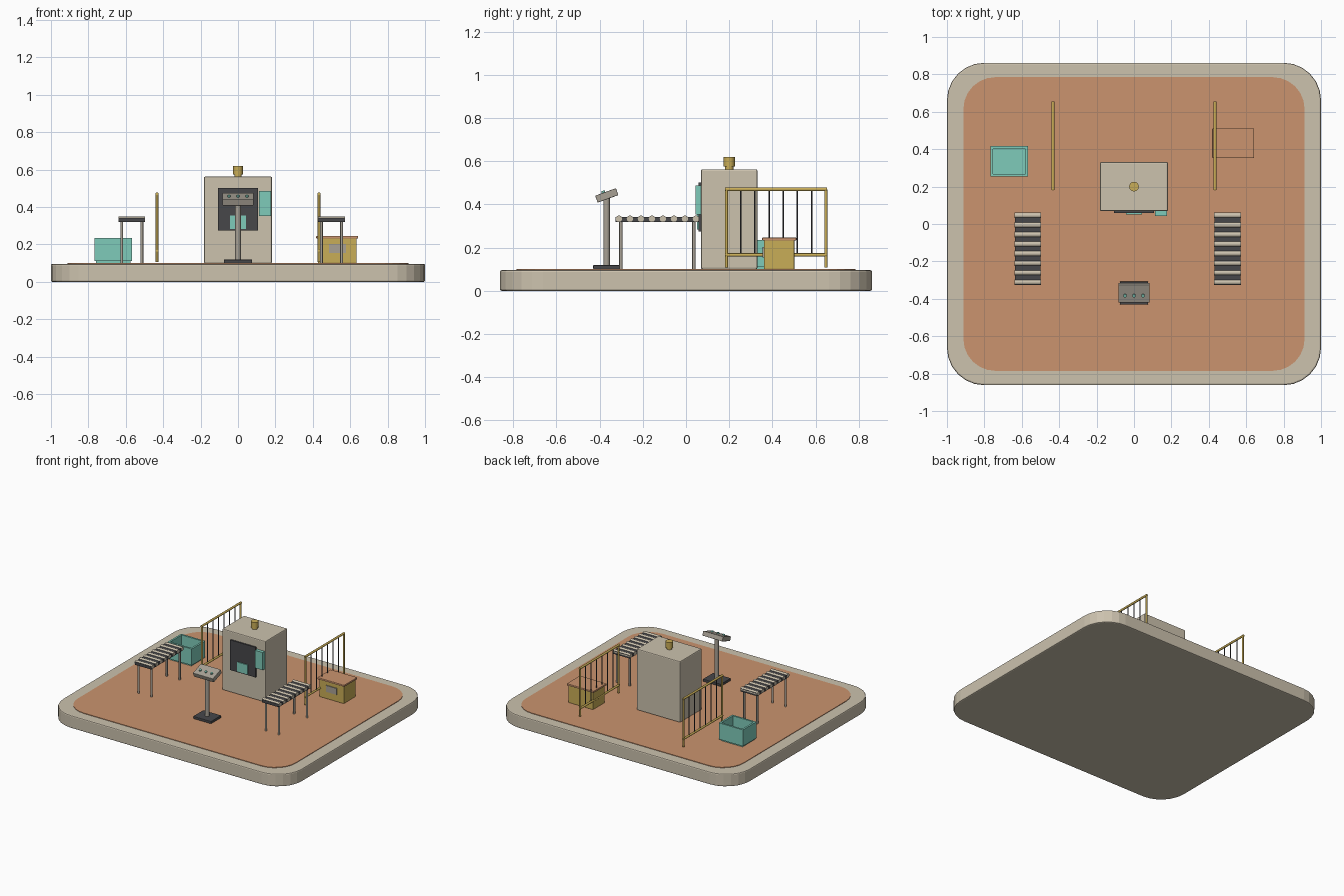
import bpy, bmesh, math
from mathutils import Matrix, Vector

if "Cube" in bpy.data.objects:
    bpy.data.objects.remove(bpy.data.objects["Cube"])


def material(name, hexcode):
    def lin(i):
        c = int(hexcode[i:i + 2], 16) / 255
        return c / 12.92 if c <= 0.04045 else ((c + 0.055) / 1.055) ** 2.4
    m = bpy.data.materials.new(name)
    m.diffuse_color = (lin(0), lin(2), lin(4), 1)
    m.use_nodes = True
    m.node_tree.nodes["Principled BSDF"].inputs["Base Color"].default_value = m.diffuse_color
    return m


BEIGE = material("beige", "CCC2AE")
CLAY = material("clay_orange", "CB946E")
TEAL = material("teal", "7FCBBA")
BRASS = material("brass", "C9AD57")
DARK = material("charcoal", "47474A")
STEEL = material("warm_grey", "A8A195")


def finish(name, bm, mat, smooth=False):
    bmesh.ops.recalc_face_normals(bm, faces=bm.faces)
    me = bpy.data.meshes.new(name)
    bm.to_mesh(me)
    bm.free()
    me.materials.append(mat)
    ob = bpy.data.objects.new(name, me)
    bpy.context.collection.objects.link(ob)
    if smooth:
        bpy.context.view_layer.objects.active = ob
        ob.select_set(True)
        bpy.ops.object.shade_smooth_by_angle(angle=math.radians(40))
        ob.select_set(False)
    return ob


def box(name, x, y, z, mat, bevel=0.0):
    """Box from (min, max) pairs."""
    bm = bmesh.new()
    bmesh.ops.create_cube(bm, size=1)
    for v in bm.verts:
        v.co = [(a + b) / 2 + c * (b - a) for (a, b), c in zip((x, y, z), v.co)]
    if bevel:
        bmesh.ops.bevel(bm, geom=bm.edges[:], offset=bevel, segments=2,
                        profile=0.5, affect='EDGES')
    return finish(name, bm, mat)


def rod(name, p, q, r, mat, sides=12):
    """Cylinder from point p to point q."""
    p, q = Vector(p), Vector(q)
    d = q - p
    mtx = Matrix.Translation((p + q) / 2) @ d.to_track_quat('Z', 'Y').to_matrix().to_4x4()
    bm = bmesh.new()
    bmesh.ops.create_cone(bm, cap_ends=True, segments=sides, radius1=r, radius2=r,
                          depth=d.length, matrix=mtx)
    return finish(name, bm, mat, True)


def slab(name, hx, hy, r, z0, z1, mat, bevel=0.0, steps=6):
    """Rounded rectangle plate."""
    bm = bmesh.new()
    ring = []
    for k, (sx, sy) in enumerate(((1, 1), (-1, 1), (-1, -1), (1, -1))):
        for i in range(steps + 1):
            a = math.pi / 2 * (k + i / steps)
            ring.append(bm.verts.new((sx * (hx - r) + r * math.cos(a),
                                      sy * (hy - r) + r * math.sin(a), z0)))
    face = bm.faces.new(ring)
    ext = bmesh.ops.extrude_face_region(bm, geom=[face])
    for v in ext['geom']:
        if isinstance(v, bmesh.types.BMVert):
            v.co.z = z1
    if bevel:
        rims = [e for e in bm.edges if abs(e.verts[0].co.z - e.verts[1].co.z) < 1e-5]
        bmesh.ops.bevel(bm, geom=rims, offset=bevel, segments=2, profile=0.5, affect='EDGES')
    return finish(name, bm, mat)


F = 0.1  # floor height

# platform and floor
slab("platform", 1.0, 0.862, 0.2, 0, 0.096, BEIGE, 0.008)
slab("floor_plate", 0.912, 0.785, 0.17, 0.09, F, CLAY)

# machine cabinet with front panel, screen, side box and cap
box("cabinet", (-0.182, 0.182), (0.069, 0.331), (F, 0.563), BEIGE, 0.007)
box("front_panel", (-0.106, 0.106), (0.058, 0.072), (0.274, 0.502), DARK)
box("panel_screen", (-0.043, 0.043), (0.051, 0.06), (0.283, 0.354), TEAL)
box("control_box", (0.112, 0.176), (0.044, 0.072), (0.353, 0.487), TEAL)
rod("chimney_neck", (0, 0.2, 0.555), (0, 0.2, 0.58), 0.02, BRASS, 16)
rod("chimney_cap", (0, 0.2, 0.575), (0, 0.2, 0.62), 0.026, BRASS, 16)

# control console
box("console_base", (-0.075, 0.075), (-0.43, -0.308), (F, 0.119), DARK, 0.003)
rod("console_post", (0, -0.368, 0.115), (0, -0.368, 0.43), 0.015, STEEL)
tilt = Matrix.Translation((0, -0.367, 0.442)) @ Matrix.Rotation(math.radians(20), 4, 'X')
box("console_head", (-0.084, 0.084), (-0.051, 0.051), (-0.017, 0.017), STEEL, 0.003).matrix_world = tilt
for x in (-0.048, 0, 0.048):
    rod("console_button", (x, -0.01, 0.015), (x, -0.01, 0.026), 0.009, TEAL).matrix_world = tilt

# two roller conveyors
for cx in (-0.568, 0.5):
    box("conveyor_frame", (cx - 0.069, cx + 0.069), (-0.326, 0.06), (0.319, 0.342), DARK)
    for i in range(8):
        y = -0.311 + i * 0.051
        rod("conveyor_roller", (cx - 0.071, y, 0.334), (cx + 0.071, y, 0.334), 0.015, BEIGE)
    for dx in (-0.054, 0.054):
        for y in (-0.302, 0.036):
            rod("conveyor_leg", (cx + dx, y, F), (cx + dx, y, 0.325), 0.0075, STEEL)

# two guard railings
Y0, Y1 = 0.187, 0.648
for x in (-0.433, 0.433):
    for y in (Y0, Y1):
        rod("railing_post", (x, y, 0.107), (x, y, 0.47), 0.007, BRASS)
    for z in (0.166, 0.47):
        rod("railing_bar", (x, Y0 - 0.006, z), (x, Y1 + 0.006, z), 0.008, BRASS)
    for i in range(1, 7):
        y = Y0 + (Y1 - Y0) * i / 7
        rod("railing_baluster", (x, y, 0.166), (x, y, 0.47), 0.0035, DARK, 8)

# open bin: inset foot, floor and four walls
X, Y, W = (-0.768, -0.566), (0.254, 0.416), 0.014
box("bin_foot", (X[0] + 0.01, X[1] - 0.01), (Y[0] + 0.01, Y[1] - 0.01), (F, 0.125), TEAL)
for a in ((X[0], X[0] + W), (X[1] - W, X[1])):
    box("bin_side_wall", a, Y, (0.111, 0.235), TEAL)
for b in ((Y[0], Y[0] + W), (Y[1] - W, Y[1])):
    box("bin_end_wall", (X[0] + W, X[1] - W), b, (0.111, 0.235), TEAL)

# storage crate with lid and label
box("crate_body", (0.428, 0.634), (0.361, 0.502), (F, 0.235), BRASS, 0.003)
box("crate_lid", (0.418, 0.642), (0.353, 0.511), (0.232, 0.246), CLAY, 0.003)
box("crate_label", (0.487, 0.578), (0.355, 0.362), (0.155, 0.203), STEEL)
